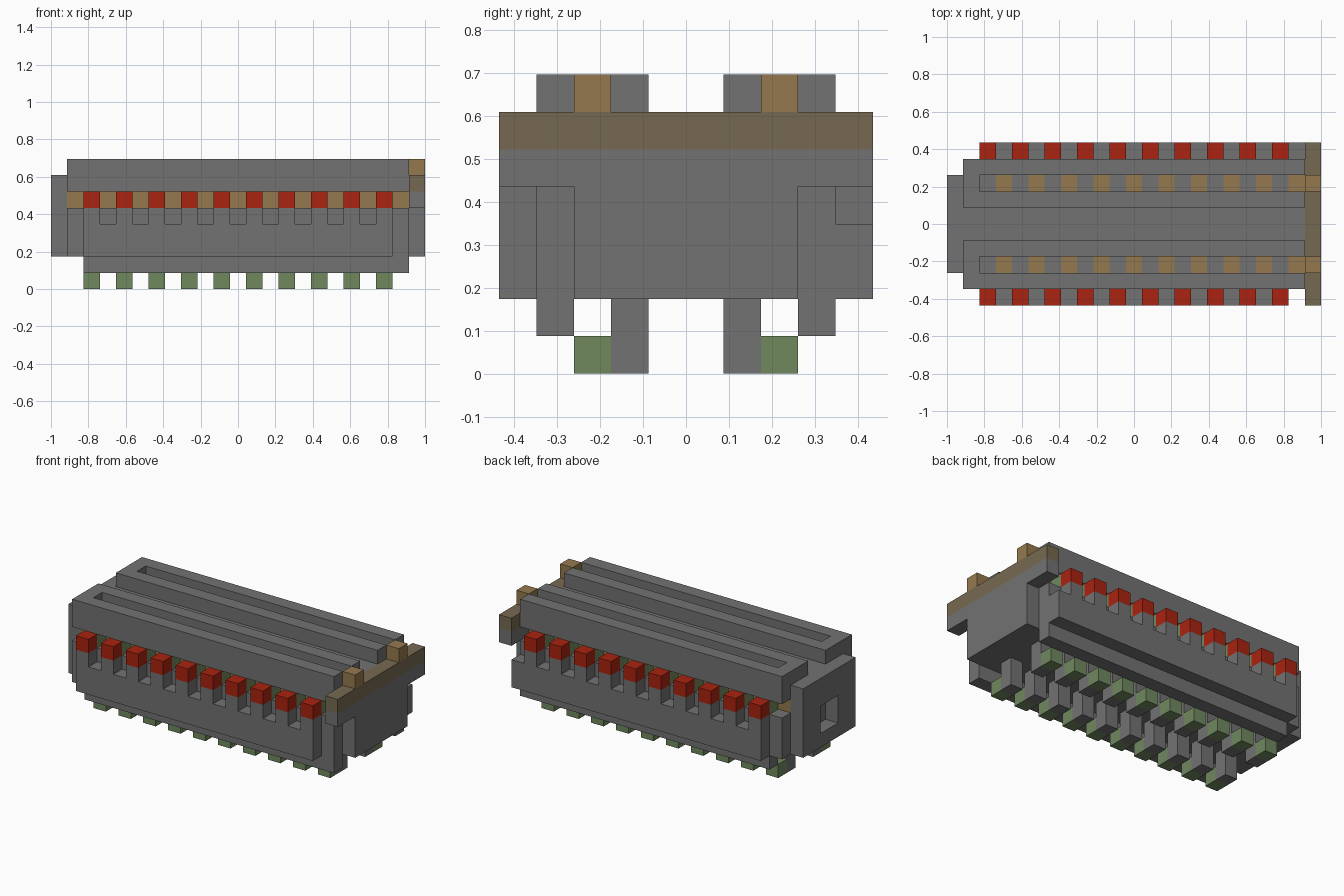
import bpy
import bmesh
from mathutils import Vector

cube = bpy.data.objects.get("Cube")
if cube:
    bpy.data.objects.remove(cube, do_unlink=True)

U = 2 / 23          # one grid step
END = 10.5          # half length of the housing
CONTACTS = [-9.5 + 2 * i for i in range(10)]
GAPS = [x + 1 for x in CONTACTS]


def material(name, rgb):
    """Flat colour from 8-bit display values."""
    lin = [((c / 255 + 0.055) / 1.055) ** 2.4 for c in rgb] + [1]
    mat = bpy.data.materials.new(name)
    mat.use_nodes = True
    mat.diffuse_color = lin
    mat.node_tree.nodes["Principled BSDF"].inputs["Base Color"].default_value = lin
    return mat


gray = material("housing gray", (114, 114, 114))
red = material("contact red", (170, 35, 16))
green = material("contact green", (112, 137, 95))
tan = material("insert tan", (149, 121, 79))
brown = material("cap brown", (118, 105, 81))


def box(x0, x1, y0, y1, z0, z1):
    return (x0, x1), (y0, y1), (z0, z1)


def both(boxes):
    """Repeat boxes on the other side of the centre line."""
    return boxes + [(x, (-y[1], -y[0]), z) for x, y, z in boxes]


def part(name, mat, boxes):
    """One object made of axis-aligned boxes given in grid steps."""
    bm = bmesh.new()
    for spans in boxes:
        centre = Vector([sum(s) / 2 for s in spans])
        size = Vector([s[1] - s[0] for s in spans])
        verts = bmesh.ops.create_cube(bm, size=1)["verts"]
        for v in verts:
            v.co = (v.co * size + centre) * U
    mesh = bpy.data.meshes.new(name)
    bm.to_mesh(mesh)
    bm.free()
    mesh.materials.append(mat)
    obj = bpy.data.objects.new(name, mesh)
    bpy.context.collection.objects.link(obj)
    return obj


# Housing base and core
part("housing_base", gray, [box(-END, END, -4, 4, 2, 5)])
part("housing_core", gray, [box(-END, END, -2, 2, 5, 7)])

# Two top ridges, each with a slot open at the right end
part("top_ridges", gray, both([
    box(-END, END, 1, 2, 7, 8),
    box(-END, END, 3, 4, 6, 8),
    box(-END, -END + 1, 2, 3, 6, 8),
]))

# Side walls with raised teeth under each contact; the back one is longer
part("side_walls", gray, [box(-9.5, 9.5, -5, -4, 2, 4),
                          box(-9.5, END, 4, 5, 2, 4)])
part("wall_teeth", gray, both([box(x, x + 1, 4, 5, 4, 5) for x in CONTACTS]))

# Lower lips
part("lower_lips", gray, both([box(-9.5, END, 3, 4, 1, 2)]))

# Contacts: red tips, green necks, gray inner pieces, legs and feet
part("contact_tips", red, both([box(x, x + 1, 4, 5, 5, 6) for x in CONTACTS]))
part("contact_necks", green, both([box(x, x + 1, 3, 4, 5, 6) for x in CONTACTS]))
part("contact_inners", gray, both([box(x, x + 1, 2, 3, 5, 6) for x in CONTACTS]))
part("contact_legs", gray, both([box(x, x + 1, 1, 2, 0, 2) for x in CONTACTS]))
part("contact_feet", green, both([box(x, x + 1, 2, 3, 0, 1) for x in CONTACTS]))

# Insert spacers between the contacts
part("insert_spacers", tan, both([box(x, x + 1, 2, 3, 5, 6) for x in [-END] + GAPS]))

# Left end plate with a square window
part("window_plate", gray, both([box(-END - 1, -END, 1, 3, 2, 7)]) + [
    box(-END - 1, -END, -1, 1, 2, 3),
    box(-END - 1, -END, -1, 1, 5, 7),
])

# Right end plate, cross bar, coloured cap and posts
part("end_plate", gray, [box(END, END + 1, -3, 3, 2, 5)])
part("cross_bar", gray, [box(END, END + 1, -5, 5, 5, 6)])
part("cross_bar_cap", brown, [box(END, END + 1, -5, 5, 6, 7)])
part("cap_posts", tan, both([box(END, END + 1, 2, 3, 7, 8)]))
